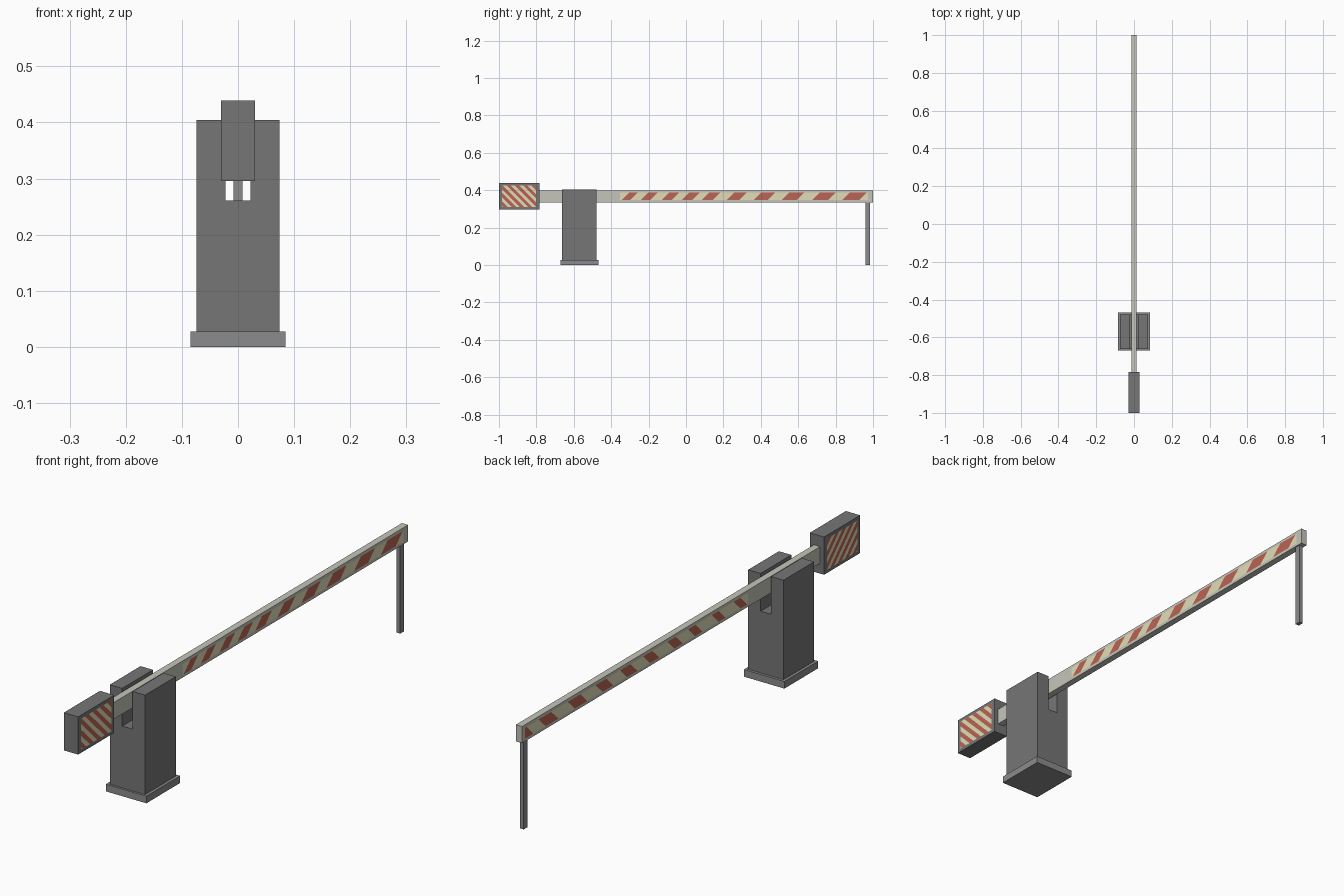
import bpy, bmesh
from mathutils import Vector

if "Cube" in bpy.data.objects:
    bpy.data.objects.remove(bpy.data.objects["Cube"])


def material(name, rgb):
    m = bpy.data.materials.new(name)
    m.diffuse_color = (*rgb, 1)
    m.use_nodes = True
    m.node_tree.nodes["Principled BSDF"].inputs["Base Color"].default_value = m.diffuse_color
    return m


DARK = material("dark_grey", (0.18, 0.18, 0.18))
MID = material("mid_grey", (0.26, 0.26, 0.26))
PALE = material("pale_paint", (0.56, 0.56, 0.50))
CREAM = material("cream_paint", (0.76, 0.72, 0.48))
RED = material("red_paint", (0.50, 0.13, 0.09))


def add(name, bm, *mats):
    mesh = bpy.data.meshes.new(name)
    bm.to_mesh(mesh)
    bm.free()
    for m in mats:
        mesh.materials.append(m)
    ob = bpy.data.objects.new(name, mesh)
    bpy.context.collection.objects.link(ob)
    return ob


def box(name, hx, y, z, mat):
    """Box centred on x = 0 with half width hx and (low, high) y and z."""
    bm = bmesh.new()
    bmesh.ops.create_cube(bm, size=1)
    for v in bm.verts:
        v.co = (hx if v.co.x > 0 else -hx, y[v.co.y > 0], z[v.co.z > 0])
    return add(name, bm, mat)


def profile_y(name, pts, y0, y1, mat):
    """Extrude an x-z outline along y."""
    bm = bmesh.new()
    face = bm.faces.new([bm.verts.new((x, y0, z)) for x, z in pts])
    new = bmesh.ops.extrude_face_region(bm, geom=[face])["geom"]
    bmesh.ops.translate(bm, vec=(0, y1 - y0, 0),
                        verts=[g for g in new if isinstance(g, bmesh.types.BMVert)])
    bmesh.ops.recalc_face_normals(bm, faces=bm.faces)
    return add(name, bm, mat)


def striped_panel(name, x, y, z, stripes, slope):
    """Cream rectangle split by slanted lines; stripes = (start, width) along its lower edge."""
    bm = bmesh.new()
    corners = [(y[0], z[0]), (y[1], z[0]), (y[1], z[1]), (y[0], z[1])]
    if x < 0:
        corners.reverse()
    bm.faces.new([bm.verts.new((x, *c)) for c in corners])
    for a, w in stripes:
        for edge in (a, a + w):
            bmesh.ops.bisect_plane(bm, geom=bm.verts[:] + bm.edges[:] + bm.faces[:], dist=1e-5,
                                   plane_co=(x, edge, z[0]), plane_no=Vector((0, 1, -slope)))
    for f in bm.faces:
        c = f.calc_center_median()
        u = c.y - slope * (c.z - z[0])
        f.material_index = int(any(a < u < a + w for a, w in stripes))
    return add(name, bm, CREAM, RED)


# Pedestal: base plate and slotted housing
box("base_plate", 0.085, (-0.67, -0.468), (0, 0.027), MID)
half = [(0.074, 0.027), (0.074, 0.404), (0.022, 0.404), (0.022, 0.261)]
profile_y("housing", half + [(-px, pz) for px, pz in reversed(half)], -0.662, -0.478, DARK)

# Barrier boom, tip post and counterweight
box("boom", 0.013, (-0.79, 1.0), (0.335, 0.398), PALE)
box("tip_post", 0.008, (0.96, 0.983), (0, 0.336), MID)
box("counterweight", 0.03, (-1.0, -0.784), (0.296, 0.439), DARK)

# Warning stripes on both sides of the boom, growing wider towards the tip
right = [(-0.344, 0.045), (-0.243, 0.05), (-0.131, 0.053), (-0.024, 0.055), (0.083, 0.06),
         (0.216, 0.067), (0.36, 0.075), (0.51, 0.08), (0.675, 0.085), (0.835, 0.09)]
left = [(-0.347, 0.04), (-0.216, 0.04), (-0.078, 0.045), (0.04, 0.05), (0.18, 0.055),
        (0.311, 0.062), (0.455, 0.065), (0.611, 0.075), (0.785, 0.075), (0.934, 0.09)]
striped_panel("boom_stripes_right", 0.0138, (-0.352, 0.972), (0.346, 0.387), right, 1)
striped_panel("boom_stripes_left", -0.0138, (-0.352, 0.985), (0.346, 0.387), left, 1)

# Warning stripes on both sides of the counterweight
bands = [(-0.975 + 0.044 * i, 0.023) for i in range(7)]
for side, x in (("right", 0.0308), ("left", -0.0308)):
    striped_panel("counterweight_stripes_" + side, x, (-0.984, -0.801), (0.309, 0.426), bands, -1)
